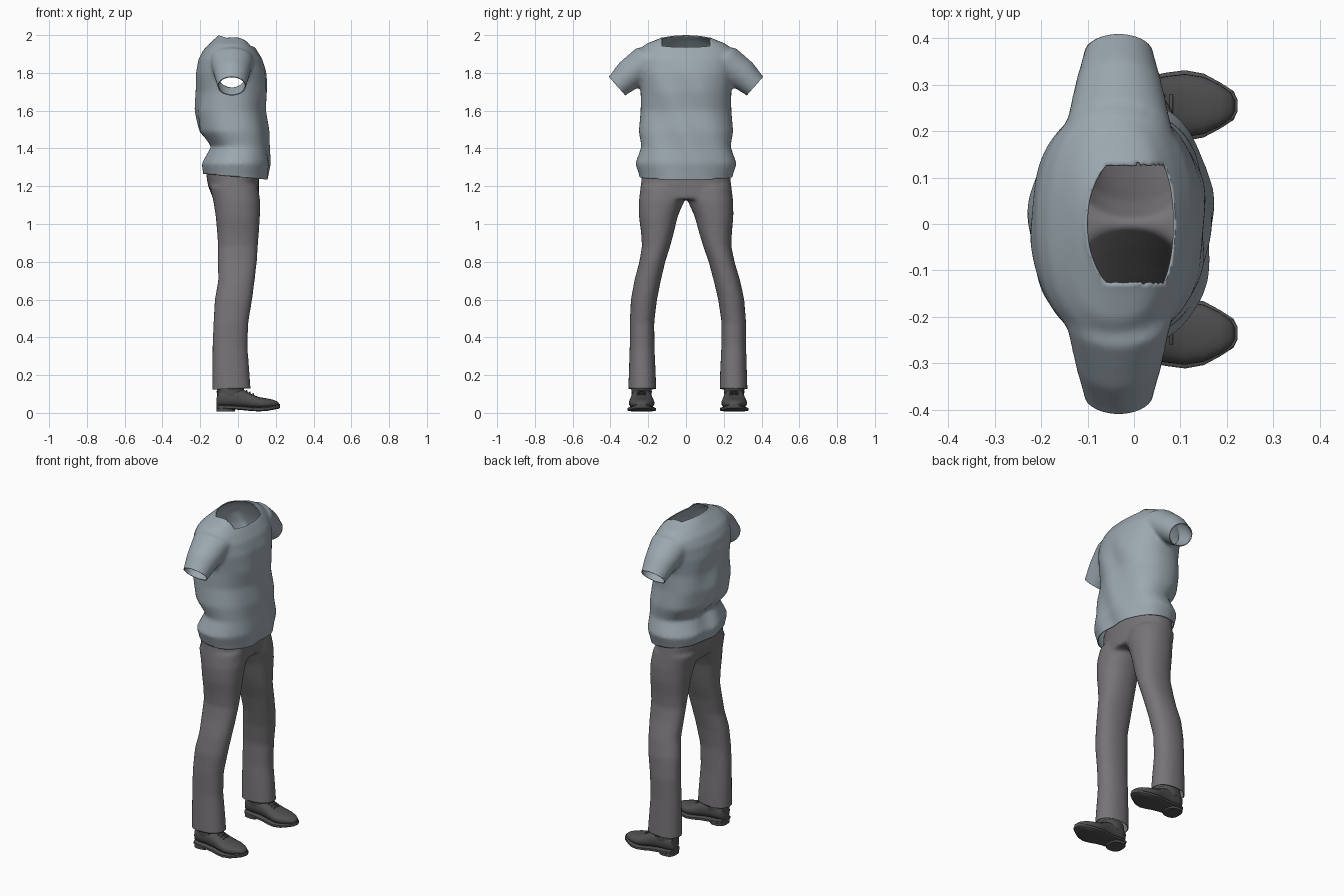
import bpy, bmesh
from math import sin, cos, pi
from mathutils import Vector

if "Cube" in bpy.data.objects:
    bpy.data.objects.remove(bpy.data.objects["Cube"])

X, Y, Z = Vector((1, 0, 0)), Vector((0, 1, 0)), Vector((0, 0, 1))


def material(name, rgb):
    m = bpy.data.materials.new(name)
    m.use_nodes = True
    m.diffuse_color = (*rgb, 1)
    m.node_tree.nodes["Principled BSDF"].inputs["Base Color"].default_value = (*rgb, 1)
    return m


shirt_blue = material("dusty blue cloth", (0.33, 0.39, 0.43))
trouser_grey = material("warm grey cloth", (0.185, 0.175, 0.185))
shoe_grey = material("charcoal leather", (0.08, 0.08, 0.083))


def ring(center, u, v, ru, rv, n=40, power=2.3):
    """Superellipse of points in the plane of u and v."""
    pts = []
    for i in range(n):
        c, s = cos(2 * pi * i / n), sin(2 * pi * i / n)
        r = (abs(c) ** power + abs(s) ** power) ** (-1 / power)
        pts.append(Vector(center) + u * (ru * r * c) + v * (rv * r * s))
    return pts


def box_ring(x0, x1, y0, y1, z, power=2.3):
    return ring(((x0 + x1) / 2, (y0 + y1) / 2, z), X, Y, (x1 - x0) / 2, abs(y1 - y0) / 2, 40, power)


def loft(bm, rings):
    """Closed tube through the rings."""
    rows = [[bm.verts.new(p) for p in r] for r in rings]
    n = len(rows[0])
    faces = [bm.faces.new(rows[0]), bm.faces.new(rows[-1])]
    for a, b in zip(rows, rows[1:]):
        for i in range(n):
            j = (i + 1) % n
            faces.append(bm.faces.new((a[i], a[j], b[j], b[i])))
    bmesh.ops.recalc_face_normals(bm, faces=faces)


def make_object(name, bm, mat):
    me = bpy.data.meshes.new(name)
    bm.to_mesh(me)
    bm.free()
    me.materials.append(mat)
    ob = bpy.data.objects.new(name, me)
    bpy.context.collection.objects.link(ob)
    return ob


def smooth(ob, angle=0.9):
    bpy.ops.object.select_all(action="DESELECT")
    ob.select_set(True)
    bpy.context.view_layer.objects.active = ob
    bpy.ops.object.shade_smooth_by_angle(angle=angle)


def fuse(ob, voxel, steps):
    """Weld overlapping volumes into one soft skin and return it as a bmesh."""
    rm = ob.modifiers.new("weld", "REMESH")
    rm.mode, rm.voxel_size = "VOXEL", voxel
    sm = ob.modifiers.new("soften", "SMOOTH")
    sm.factor, sm.iterations = 0.5, steps
    deps = bpy.context.evaluated_depsgraph_get()
    me = bpy.data.meshes.new_from_object(ob.evaluated_get(deps))
    ob.modifiers.clear()
    bm = bmesh.new()
    bm.from_mesh(me)
    bpy.data.meshes.remove(me)
    return bm


def cut_open(bm, point, normal, where):
    """Remove the skin beyond a plane, only in the region given by where."""
    point, normal = Vector(point), Vector(normal).normalized()
    faces = [f for f in bm.faces if where(f.calc_center_median())]
    edges = {e for f in faces for e in f.edges}
    verts = {v for f in faces for v in f.verts}
    bmesh.ops.bisect_plane(bm, geom=list(verts) + list(edges) + faces, plane_co=point, plane_no=normal)
    gone = [f for f in bm.faces if where(f.calc_center_median())
            and (f.calc_center_median() - point).dot(normal) > 0]
    bmesh.ops.delete(bm, geom=gone, context="FACES")


def finish(ob, bm, thickness):
    bm.to_mesh(ob.data)
    bm.free()
    smooth(ob)
    so = ob.modifiers.new("cloth thickness", "SOLIDIFY")
    so.thickness, so.offset = thickness, -1


# Shirt: body rings (back x, front x, half width, height)
body = [(-.17, .15, .235, 1.17), (-.175, .16, .245, 1.25), (-.187, .17, .268, 1.32),
        (-.14, .162, .236, 1.41), (-.205, .16, .25, 1.49), (-.225, .145, .24, 1.6),
        (-.217, .155, .24, 1.7), (-.222, .15, .255, 1.8), (-.21, .13, .26, 1.87),
        (-.185, .1, .25, 1.92), (-.15, .075, .21, 1.955), (-.125, .065, .145, 1.98),
        (-.098, .06, .104, 2.0), (-.095, .058, .1, 2.08)]
bm = bmesh.new()
loft(bm, [box_ring(a, b, -w, w, z) for a, b, w, z in body])
# Sleeves (y, z, radius along x, radius across)
sleeve = [(.08, 1.86, .13, .09), (.2, 1.865, .115, .092), (.3, 1.79, .093, .083),
          (.365, 1.73, .075, .066), (.41, 1.69, .073, .066)]
for s in (1, -1):
    across = Vector((0, .66 * s, .75))
    loft(bm, [ring((-.033, y * s, z), X, across, rx, rn, 40, 2) for y, z, rx, rn in sleeve])
shirt = make_object("shirt", bm, shirt_blue)
bm = fuse(shirt, 0.011, 7)
for v in bm.verts:  # soft cloth folds
    p = v.co
    if p.z < 1.85:
        amount = .007 * min(1, (1.85 - p.z) / .15) * max(0, 1 - abs(p.y) / .28)
        p.x += amount * sin(30 * p.y + 14 * p.z)
cut_open(bm, (-.01, 0, 1.25), (-.09, 0, -1), lambda c: c.z < 1.4)
cut_open(bm, (-.09, 0, 1.995), (.33, 0, 1), lambda c: c.z > 1.9 and abs(c.y) < .13)
for s in (1, -1):
    cut_open(bm, (0, .365 * s, 1.73), (0, .75 * s, -.66), lambda c: c.y * s > .29)
finish(shirt, bm, 0.005)

# Trousers: seat, then both legs (back x, front x, inner y, outer y, height)
bm = bmesh.new()
seat = [(-.165, .11, .23, 1.33), (-.167, .11, .234, 1.25), (-.158, .11, .24, 1.2), (-.13, .11, .24, 1.13)]
loft(bm, [box_ring(a, b, -w, w, z) for a, b, w, z in seat])
leg = [(-.15, .105, .0, .24, 1.2), (-.13, .118, .01, .25, 1.12), (-.118, .116, .045, .25, 1.04),
       (-.11, .11, .068, .24, .95), (-.106, .105, .088, .237, .88), (-.107, .1, .115, .252, .8),
       (-.105, .088, .14, .28, .7), (-.123, .075, .162, .3, .6), (-.13, .055, .178, .308, .48),
       (-.135, .05, .177, .308, .35), (-.135, .062, .17, .313, .2), (-.135, .07, .167, .317, .08)]
for s in (1, -1):
    rings = []
    for a, b, inner, outer, z in leg:
        shift = .01 * min(1, max(0, (1.1 - z) / .6))
        rings.append(box_ring(a, b, inner * s + shift, outer * s + shift, z, 2.2))
    loft(bm, rings)
trousers = make_object("trousers", bm, trouser_grey)
bm = fuse(trousers, 0.011, 7)
cut_open(bm, (0, 0, 1.285), (0, 0, 1), lambda c: c.z > 1.2)
cut_open(bm, (0, 0, .128), (.03, 0, -1), lambda c: c.z < .2)
finish(trousers, bm, 0.004)


# Shoes: outline stations along x (x, half width, sole height, upper top)
stations = [(-.113, .02, .022, .08), (-.105, .042, .02, .12), (-.07, .054, .018, .135), (-.02, .055, .016, .135),
            (.03, .06, .012, .122), (.07, .068, .008, .1), (.11, .073, .006, .084), (.15, .066, .008, .077),
            (.185, .048, .014, .07), (.208, .03, .02, .061), (.217, .012, .024, .05)]
for side, s, cy in (("left", 1, .255), ("right", -1, -.235)):
    # Rounded leather upper
    bm = bmesh.new()
    loft(bm, [ring((x, cy, (top + low + .015) / 2), Y, Z, w * .93, (top - low - .015) / 2, 24, 2.4)
              for x, w, low, top in stations])
    smooth(make_object(side + "_shoe_upper", bm, shoe_grey))
    # Welted sole that rises at the toe
    bm = bmesh.new()
    loft(bm, [ring((x + (.006 if x > .2 else 0), cy, low + .013), Y, Z, w * 1.04, .011, 24, 6)
              for x, w, low, top in stations])
    smooth(make_object(side + "_shoe_sole", bm, shoe_grey), 0.6)
    # Heel block
    bm = bmesh.new()
    loft(bm, [ring((-.065, cy, z), X, Y, .048, .052, 24, 2.8) for z in (.008, .035)])
    smooth(make_object(side + "_shoe_heel", bm, shoe_grey), 0.6)
    # Collar around the ankle
    bm = bmesh.new()
    loft(bm, [ring((-.04, cy, z), X, Y, r, r * .74, 24, 2) for z, r in ((.09, .07), (.11, .073), (.14, .07))])
    smooth(make_object(side + "_shoe_collar", bm, shoe_grey))
    # Laces over the instep
    bm = bmesh.new()
    for k in range(3):
        x = .046 + .017 * k
        z = .117 - .008 * k
        loft(bm, [ring((x, cy + t * .024, z - .007 * t * t), X, Z, .004, .004, 8, 2) for t in (-1, -.5, 0, .5, 1)])
    smooth(make_object(side + "_shoe_laces", bm, shoe_grey))
